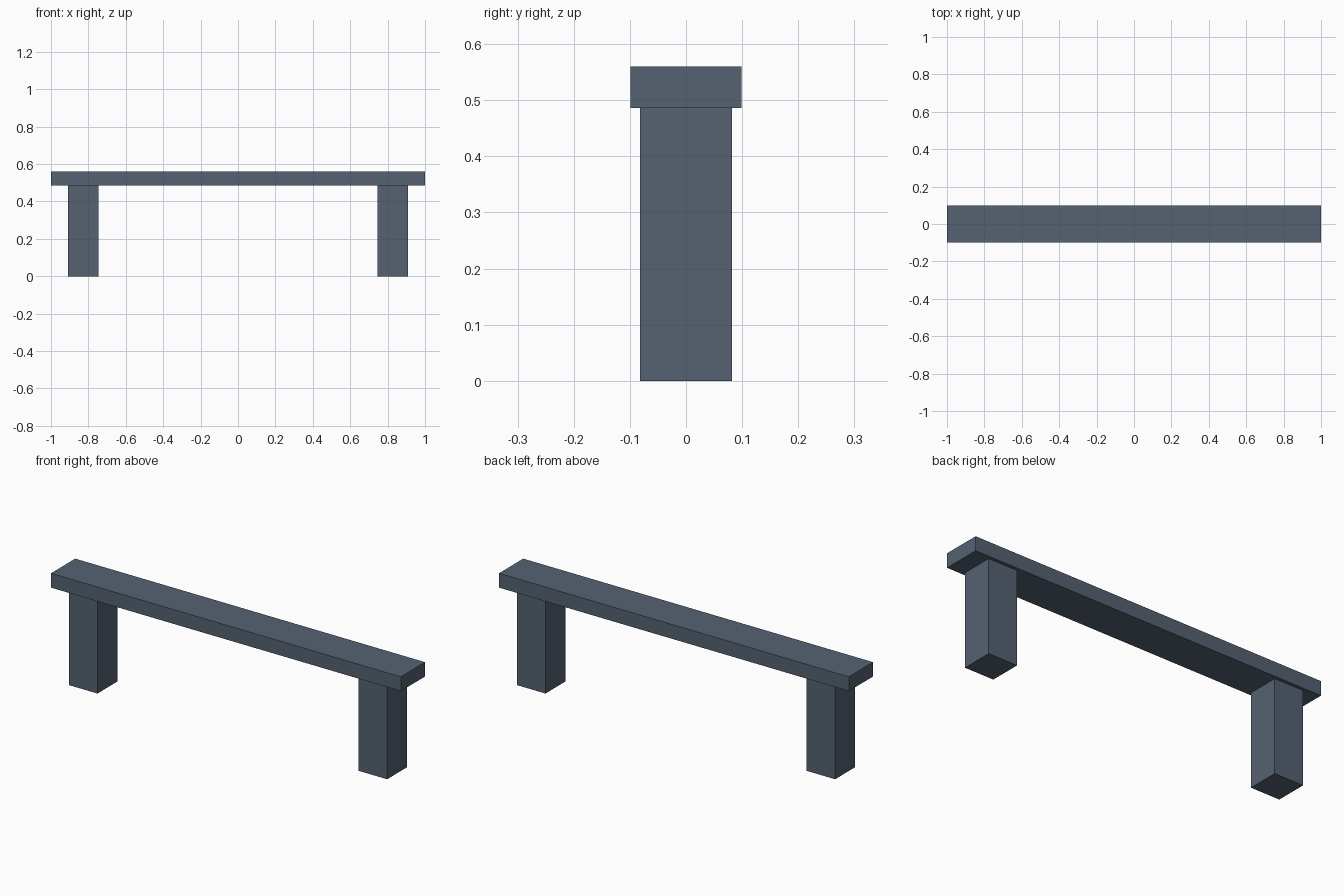
import bpy

# Remove the default cube
cube = bpy.data.objects.get("Cube")
if cube:
    bpy.data.objects.remove(cube, do_unlink=True)

# Slate grey for the whole bench
slate = bpy.data.materials.new("slate_grey")
slate.use_nodes = True
colour = (0.092, 0.122, 0.168, 1)
slate.diffuse_color = colour
slate.node_tree.nodes["Principled BSDF"].inputs["Base Color"].default_value = colour


def add_box(name, x, bottom, top, width, depth):
    """Flat-faced box centred on y = 0, spanning bottom to top."""
    bpy.ops.mesh.primitive_cube_add(size=1, location=(x, 0, (bottom + top) / 2))
    box = bpy.context.object
    box.name = name
    box.scale = (width, depth, top - bottom)
    bpy.ops.object.transform_apply(location=False, rotation=False, scale=True)
    box.data.materials.append(slate)
    return box


SEAT_BOTTOM, SEAT_TOP = 0.486, 0.56
LEG_SIZE, LEG_X = 0.164, 0.828

# Long plank on top
add_box("seat", 0, SEAT_BOTTOM, SEAT_TOP, 2.0, 0.198)

# Two square legs
for side, sign in (("left", 1), ("right", -1)):
    add_box(side + "_leg", sign * LEG_X, 0, SEAT_BOTTOM, LEG_SIZE, LEG_SIZE)
